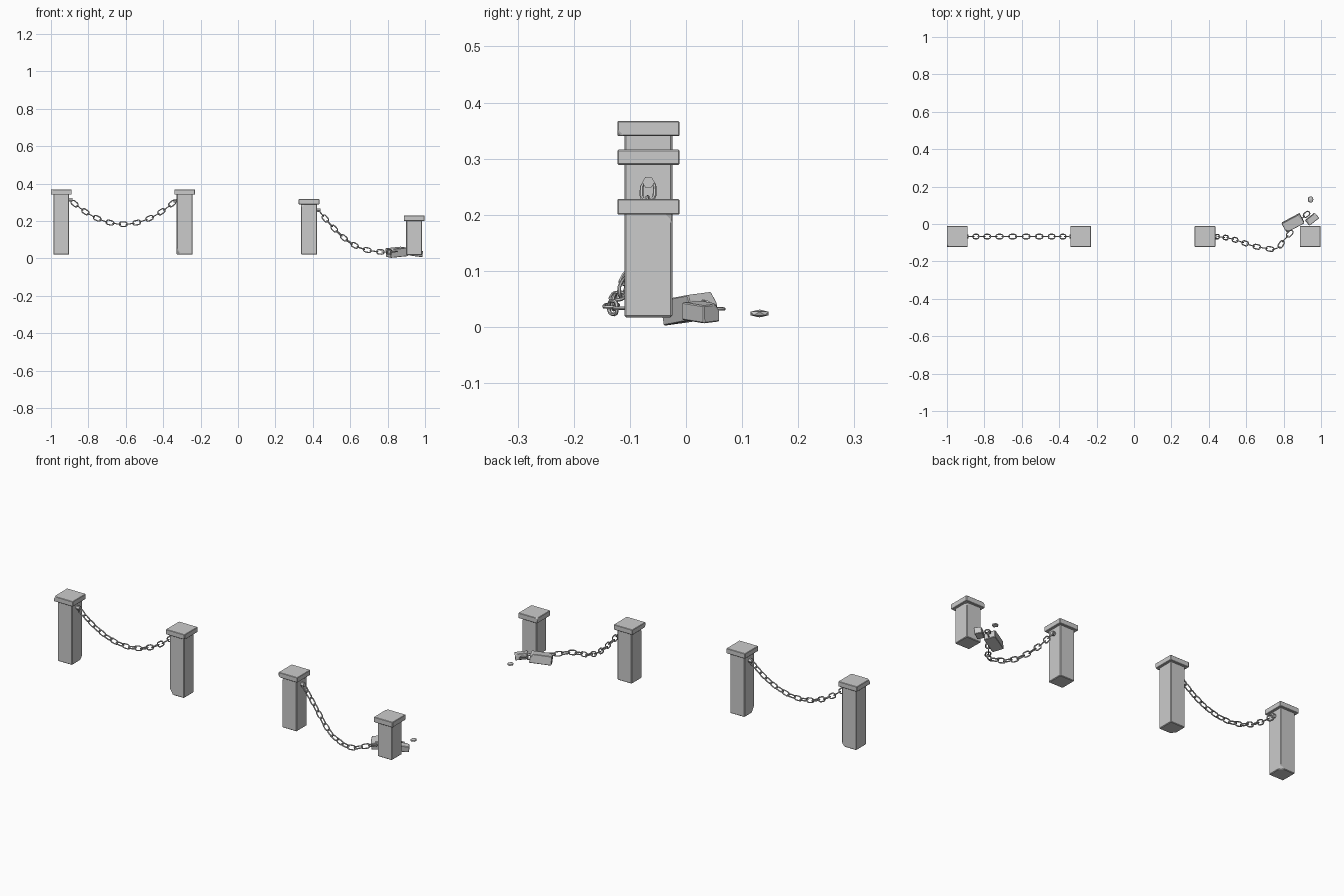
import bpy, bmesh, math
from mathutils import Vector, Matrix, Euler

if "Cube" in bpy.data.objects:
    bpy.data.objects.remove(bpy.data.objects["Cube"])

Y = -0.067  # centre line of the posts


def finish(name, bm, smooth=True):
    bmesh.ops.recalc_face_normals(bm, faces=bm.faces[:])
    me = bpy.data.meshes.new(name)
    bm.to_mesh(me)
    bm.free()
    ob = bpy.data.objects.new(name, me)
    bpy.context.collection.objects.link(ob)
    if smooth:
        bpy.context.view_layer.objects.active = ob
        ob.select_set(True)
        bpy.ops.object.shade_smooth_by_angle(angle=math.radians(30))
        ob.select_set(False)
    return ob


def block(name, size, loc, rot=(0, 0, 0), chips=(), bevel=0.003):
    """Stone block with worn edges; chips = (corner direction, cut depth)."""
    bm = bmesh.new()
    bmesh.ops.create_cube(bm, size=1)
    half = Vector(size) / 2
    for v in bm.verts:
        v.co = Vector(a * b for a, b in zip(v.co, size))
    for d, depth in chips:
        n = Vector(d).normalized()
        corner = Vector(math.copysign(h, c) if c else 0 for h, c in zip(half, d))
        geom = bm.verts[:] + bm.edges[:] + bm.faces[:]
        cut = bmesh.ops.bisect_plane(bm, geom=geom, plane_co=corner - n * depth,
                                     plane_no=n, clear_outer=True)
        edges = [e for e in cut["geom_cut"] if isinstance(e, bmesh.types.BMEdge)]
        bmesh.ops.holes_fill(bm, edges=edges)
    bmesh.ops.bevel(bm, geom=bm.edges[:], offset=bevel, segments=1,
                    affect='EDGES', clamp_overlap=True)
    bm.transform(Matrix.Translation(loc) @ Euler(rot).to_matrix().to_4x4())
    return finish(name, bm, False)


def add_link(bm, mat, length=0.048, width=0.030, r=0.0033):
    """Oval chain link: round section swept around a stadium path."""
    R, s = width / 2 - r, (length - width) / 2
    rings = []
    for i in range(14):
        a = -math.pi / 2 + math.pi * (i % 7) / 6 + (math.pi if i >= 7 else 0)
        d = Vector((math.cos(a), math.sin(a), 0))
        c = Vector((s if i < 7 else -s, 0, 0)) + d * R
        rings.append([bm.verts.new(mat @ (c + d * r * math.cos(t) + Vector((0, 0, r * math.sin(t)))))
                      for t in (math.tau * k / 6 for k in range(6))])
    for i in range(14):
        a, b = rings[i], rings[(i + 1) % 14]
        for k in range(6):
            bm.faces.new((a[k], b[k], b[(k + 1) % 6], a[(k + 1) % 6]))


def frame(pos, tangent, roll):
    x = tangent.normalized()
    z = x.cross(Vector((0, 0, 1))).normalized()
    m = Matrix((x, z.cross(x), z)).transposed().to_4x4()
    return Matrix.Translation(pos) @ m @ Matrix.Rotation(roll, 4, 'X')


def chain(name, pts, pitch=0.036, start=0):
    pts = [Vector(p) for p in pts]
    # smooth the path with Catmull-Rom samples
    ext = [2 * pts[0] - pts[1]] + pts + [2 * pts[-1] - pts[-2]]
    path = []
    for a, b, c, d in zip(ext, ext[1:], ext[2:], ext[3:]):
        for k in range(20):
            t = k / 20
            path.append(0.5 * (2 * b + (c - a) * t + (2 * a - 5 * b + 4 * c - d) * t * t
                               + (3 * b - a - 3 * c + d) * t ** 3))
    path.append(pts[-1])
    dist = [0]
    for a, b in zip(path, path[1:]):
        dist.append(dist[-1] + (b - a).length)

    def at(s):
        for i in range(len(path) - 1):
            if s <= dist[i + 1]:
                return path[i].lerp(path[i + 1], (s - dist[i]) / (dist[i + 1] - dist[i]))
        return path[-1]

    n = max(1, round(dist[-1] / pitch))
    p = dist[-1] / n
    bm = bmesh.new()
    for i in range(n):
        a, b = at(i * p), at((i + 1) * p)
        add_link(bm, frame((a + b) / 2, b - a, math.pi / 2 if (i + start) % 2 else 0),
                 length=p + 0.012)
    return finish(name, bm)


def bolt(name, loc, r=0.011, depth=0.024, rot=(0, math.pi / 2, 0)):
    bm = bmesh.new()
    bmesh.ops.create_cone(bm, cap_ends=True, segments=6, radius1=r, radius2=r, depth=depth)
    bm.transform(Matrix.Translation(loc) @ Euler(rot).to_matrix().to_4x4())
    return finish(name, bm, False)


# Posts: x centre, bottom, shaft top, cap top, shaft chips, cap chips
posts = [
    (-0.945, 0.02, 0.34, 0.367, [((1, 1, -1), 0.010)], [((-1, -1, 1), 0.008)]),
    (-0.285, 0.02, 0.34, 0.367, [((-1, -1, -0.6), 0.014)], [((1, -1, -1), 0.006)]),
    (0.380, 0.02, 0.289, 0.316, [((-1, -1, 1), 0.012)], [((-1, -1, -1), 0.005)]),
    (0.942, 0.017, 0.20, 0.228, [((1, 1, 1), 0.010)], [((-1, 1, 1), 0.006)]),
]
for i, (x, z0, z1, z2, sc, cc) in enumerate(posts, 1):
    block(f"post_{i}_shaft", (0.085, 0.085, z1 - z0 + 0.004), (x, Y, (z0 + z1) / 2 + 0.002), chips=sc)
    block(f"post_{i}_cap", (0.111, 0.111, z2 - z1), (x, Y, (z1 + z2) / 2), chips=cc, bevel=0.002)

# Bolts holding the chains
bolt("bolt_1", (-0.897, Y, 0.312))
bolt("bolt_2", (-0.333, Y, 0.308))
bolt("bolt_3", (0.428, Y, 0.258))

# Hanging chain
hang = [(-0.613 + 0.275 * t, Y, 0.182 + 0.122 * t * t) for t in (-1, -0.75, -0.5, -0.25, 0, 0.25, 0.5, 0.75, 1)]
chain("hanging_chain", hang)

# Fallen chain lying on the ground
chain("fallen_chain", [(0.432, -0.067, 0.256), (0.465, -0.069, 0.215), (0.515, -0.077, 0.158),
                       (0.575, -0.096, 0.102), (0.635, -0.117, 0.063), (0.70, -0.129, 0.042),
                       (0.765, -0.134, 0.034), (0.80, -0.088, 0.034), (0.845, -0.038, 0.036)], start=1)
chain("loose_links", [(0.885, 0.02, 0.034), (0.935, 0.062, 0.032)])

# Rubble from the broken post
block("broken_chunk_large", (0.108, 0.056, 0.046), (0.85, 0.006, 0.033), (0.12, -0.09, math.radians(28)),
      [((1, 0.2, 0.7), 0.012), ((-1, -1, 1), 0.012)], 0.002)
block("broken_chunk_small", (0.065, 0.036, 0.032), (0.952, 0.026, 0.027), (0.1, 0.1, math.radians(38)),
      [((-1, 0.3, 0.8), 0.010), ((1, 1, 1), 0.008)], 0.002)

# Pebble
bm = bmesh.new()
bmesh.ops.create_icosphere(bm, subdivisions=1, radius=1)
bm.transform(Matrix.Translation((0.944, 0.131, 0.024)) @ Matrix.Diagonal((0.017, 0.019, 0.007, 1)))
finish("pebble", bm, False)
